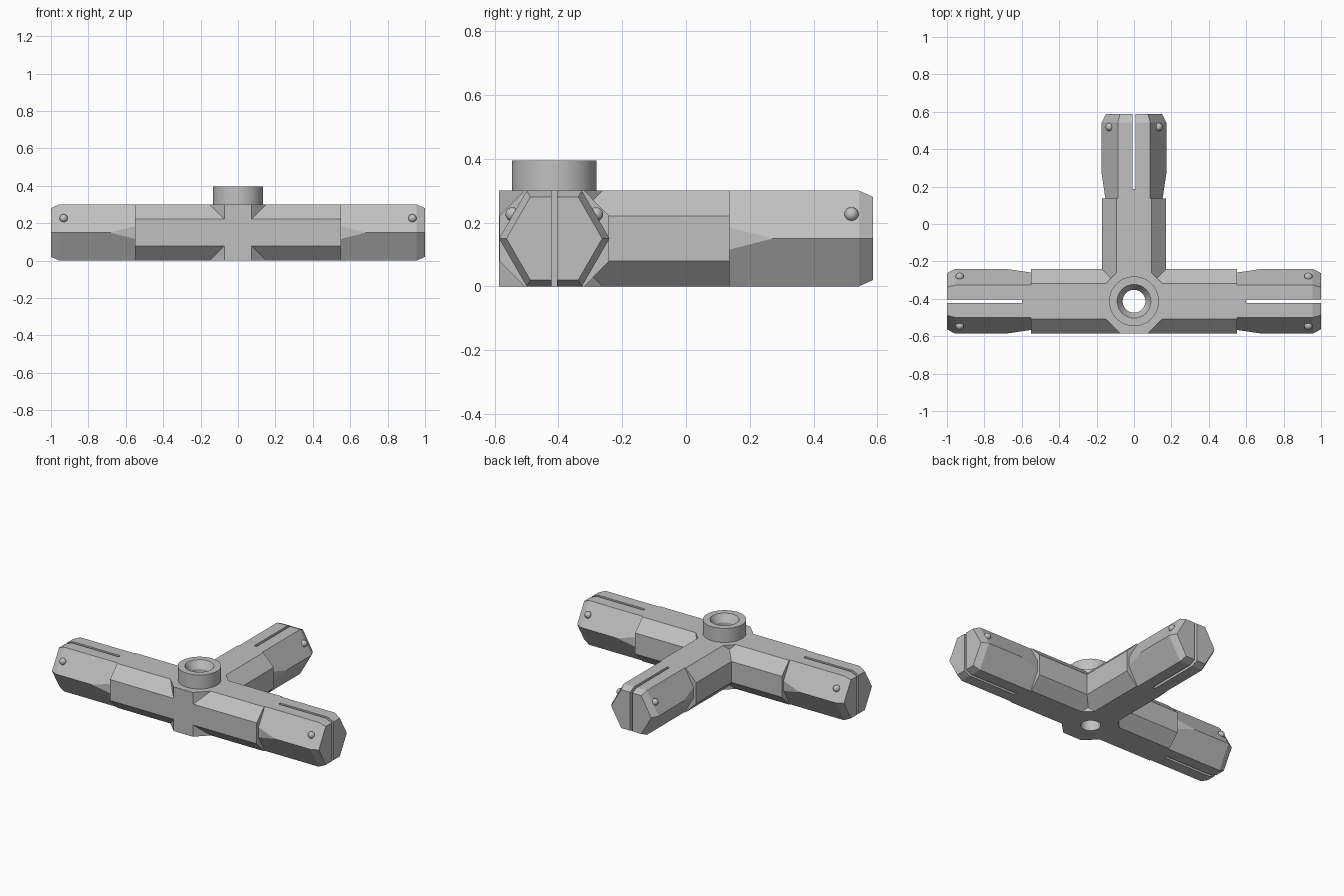
import bpy, bmesh, math
from mathutils import Matrix

if "Cube" in bpy.data.objects:
    bpy.data.objects.remove(bpy.data.objects["Cube"])

CY, CZ = -0.413, 0.15          # hub centre
R = 0.1732                     # hexagon corner radius
ANGLES = (0, 90, 180)          # arm directions

grey = bpy.data.materials.new("light grey")
grey.diffuse_color = (0.53, 0.53, 0.53, 1)
grey.use_nodes = True
grey.node_tree.nodes["Principled BSDF"].inputs["Base Color"].default_value = grey.diffuse_color


def finish(bm, name, angle=0):
    bmesh.ops.remove_doubles(bm, verts=bm.verts, dist=1e-5)
    bmesh.ops.dissolve_degenerate(bm, edges=bm.edges, dist=1e-5)
    bmesh.ops.recalc_face_normals(bm, faces=bm.faces)
    bm.transform(Matrix.Translation((0, CY, CZ)) @ Matrix.Rotation(math.radians(angle), 4, 'Z'))
    me = bpy.data.meshes.new(name)
    bm.to_mesh(me)
    bm.free()
    me.materials.append(grey)
    ob = bpy.data.objects.new(name, me)
    bpy.context.collection.objects.link(ob)
    return ob


def loft(name, sections, angle=0):
    """Skin closed rings of 3D points and cap both ends."""
    bm = bmesh.new()
    rings = [[bm.verts.new(p) for p in s] for s in sections]
    n = len(rings[0])
    for a, b in zip(rings, rings[1:]):
        for i in range(n):
            j = (i + 1) % n
            bm.faces.new((a[i], a[j], b[j], b[i]))
    bm.faces.new(rings[0])
    bm.faces.new(rings[-1])
    return finish(bm, name, angle)


def ring(x, top, side, half, h=0.15):
    """Eight-point section: flat top and bottom, upright sides."""
    yz = [(side, -half), (side, half), (top, h), (-top, h),
          (-side, half), (-side, -half), (-top, -h), (top, -h)]
    return [(x, y, z) for y, z in yz]


def boolean(ob, tool, op):
    m = ob.modifiers.new(op, 'BOOLEAN')
    m.operation, m.object, m.solver = op, tool, 'EXACT'
    bpy.context.view_layer.objects.active = ob
    bpy.ops.object.modifier_apply(modifier=m.name)
    bpy.data.objects.remove(tool, do_unlink=True)


def smooth(ob):
    bpy.ops.object.select_all(action='DESELECT')
    ob.select_set(True)
    bpy.context.view_layer.objects.active = ob
    bpy.ops.object.shade_smooth_by_angle(angle=math.radians(30))


def circle(r, z, n=64, turn=0):
    return [(r * math.cos(2 * math.pi * (i + turn) / n),
             r * math.sin(2 * math.pi * (i + turn) / n), z) for i in range(n)]


# Body: straight beam, side beam and octagonal hub, with a hole through
body = loft("junction_body", [ring(x, 0.094, 0.172, 0.071) for x in (-0.55, 0.55)])
side_beam = loft("side_beam", [ring(x, 0.094, 0.172, 0.071) for x in (0.0, 0.55)], 90)
hub = loft("hub", [circle(0.1733 / math.cos(math.pi / 8), z, 8, 0.5) for z in (-0.15, 0.15)])
boolean(body, side_beam, 'UNION')
boolean(body, hub, 'UNION')
hole = loft("hole_cutter", [circle(0.061, z) for z in (-0.3, 0.3)])
boolean(body, hole, 'DIFFERENCE')
smooth(body)

# Collar with a countersunk mouth
profile = [(0.061, 0.15), (0.133, 0.15), (0.133, 0.245), (0.09, 0.245), (0.061, 0.195)]
bm = bmesh.new()
loops = [[bm.verts.new(p) for p in circle(r, z)] for r, z in profile]
for a, b in zip(loops, loops[1:] + loops[:1]):
    for i in range(64):
        j = (i + 1) % 64
        bm.faces.new((a[i], a[j], b[j], b[i]))
smooth(finish(bm, "collar"))

# Arm ends: hexagonal plugs with relieved corners, bevelled tips and a slot
for k, ang in enumerate(ANGLES):
    s = 0.867
    plug = loft(f"arm_plug_{k + 1}", [
        ring(0.55, R / 2, R - 0.02, 0.0346),
        ring(0.685, R / 2, R, 0),
        ring(0.955, R / 2, R, 0),
        ring(1.0, R / 2 * s, R * s, 0, 0.15 * s)], ang)
    slot = loft("slot_cutter", [
        [(x, -0.009, -0.3), (x, 0.009, -0.3), (x, 0.009, 0.3), (x, -0.009, 0.3)]
        for x in (0.6, 1.2)], ang)
    boolean(plug, slot, 'DIFFERENCE')

    # Snap bumps on both upper slanted faces
    for side in (-1, 1):
        bm = bmesh.new()
        bmesh.ops.create_uvsphere(bm, u_segments=24, v_segments=14, radius=0.022,
                                  matrix=Matrix.Translation((0.932, side * 0.131, 0.076)))
        smooth(finish(bm, f"snap_bump_{k + 1}_{'left' if side > 0 else 'right'}", ang))
